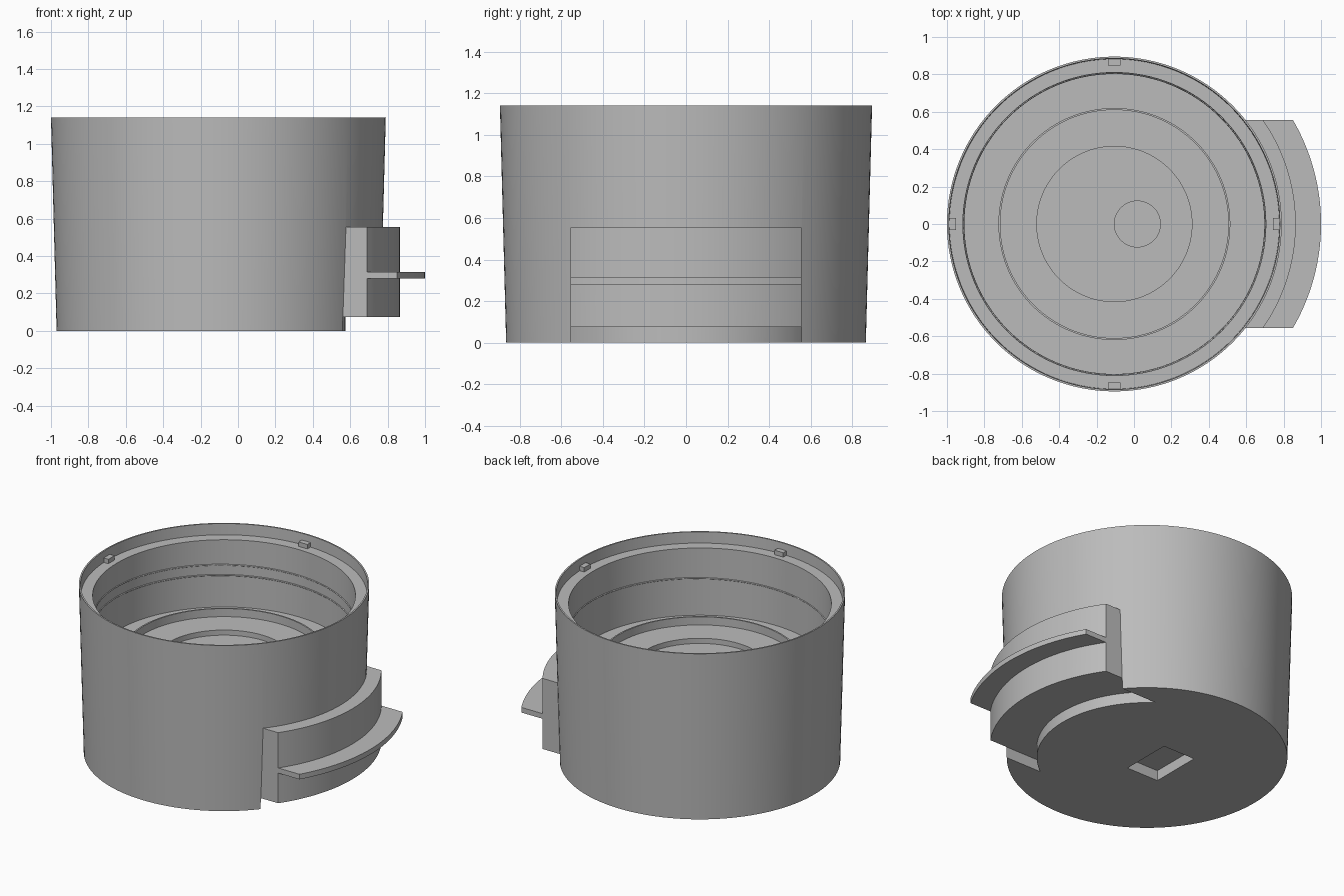
import bpy, bmesh, math

if "Cube" in bpy.data.objects:
    bpy.data.objects.remove(bpy.data.objects["Cube"])

CX = -0.105      # cup axis
HALF = 0.555     # half width of the side bracket
SEG = 128

grey = bpy.data.materials.new("plain grey")
grey.diffuse_color = (0.5, 0.5, 0.5, 1)
grey.use_nodes = True
grey.node_tree.nodes["Principled BSDF"].inputs["Base Color"].default_value = grey.diffuse_color


def finish(bm, name):
    bmesh.ops.recalc_face_normals(bm, faces=bm.faces)
    me = bpy.data.meshes.new(name)
    bm.to_mesh(me)
    bm.free()
    me.materials.append(grey)
    ob = bpy.data.objects.new(name, me)
    bpy.context.collection.objects.link(ob)
    return ob


def lathe(name, profile):
    """Solid of revolution; the profile starts and ends on the axis."""
    bm = bmesh.new()
    rings = []
    for r, z in profile:
        if r == 0:
            rings.append([bm.verts.new((CX, 0, z))] * SEG)
        else:
            rings.append([bm.verts.new((CX + r * math.cos(math.tau * i / SEG),
                                        r * math.sin(math.tau * i / SEG), z)) for i in range(SEG)])
    for a, b in zip(rings, rings[1:]):
        for i in range(SEG):
            j = (i + 1) % SEG
            bm.faces.new(dict.fromkeys((a[i], a[j], b[j], b[i])))
    return finish(bm, name)


def prism(name, pts, z0, z1):
    bm = bmesh.new()
    face = bm.faces.new([bm.verts.new((x, y, z0)) for x, y in pts])
    ext = bmesh.ops.extrude_face_region(bm, geom=[face])
    for v in ext["geom"]:
        if isinstance(v, bmesh.types.BMVert):
            v.co.z = z1
    return finish(bm, name)


def arc_band(name, r_in, r_out, z0, z1, n=40):
    """Curved band about the cup axis, trimmed straight at y = +-HALF."""
    def arc(r):
        a = math.asin(HALF / r)
        return [(CX + r * math.cos(t), r * math.sin(t))
                for t in (-a + 2 * a * i / n for i in range(n + 1))]
    return prism(name, arc(r_out) + arc(r_in)[::-1], z0, z1)


def box(name, x0, x1, y0, y1, z0, z1):
    return prism(name, [(x0, y0), (x1, y0), (x1, y1), (x0, y1)], z0, z1)


def combine(target, other, op):
    mod = target.modifiers.new(op, "BOOLEAN")
    mod.operation, mod.solver, mod.object = op, "EXACT", other
    bpy.context.view_layer.objects.active = target
    bpy.ops.object.modifier_apply(modifier=mod.name)
    bpy.data.objects.remove(other)


# Cup: tapered outside, stepped rim, raised ring and recess on the inner floor
cup = lathe("cup", [(0, 0), (0.865, 0), (0.895, 1.14), (0.885, 1.14), (0.882, 1.065),
                    (0.81, 1.065), (0.805, 0.61), (0.62, 0.61), (0.62, 0.69), (0.61, 0.69),
                    (0.61, 0.635), (0.415, 0.635), (0.415, 0.6), (0, 0.6)])

# Bracket wall and flange on the side
combine(cup, arc_band("bracket", 0.80, 0.97, 0.075, 0.555), "UNION")
combine(cup, arc_band("flange", 0.93, 1.105, 0.28, 0.315), "UNION")

# Notch under the bracket, pocket in the base, round hole in the floor
combine(cup, arc_band("notch_cutter", 0.68, 1.2, -0.1, 0.075), "DIFFERENCE")
combine(cup, box("pocket_cutter", -0.335, -0.095, -0.175, 0.175, -0.1, 0.07), "DIFFERENCE")
hole = [(0.018 + 0.123 * math.cos(math.tau * i / 48), 0.123 * math.sin(math.tau * i / 48))
        for i in range(48)]
combine(cup, prism("hole_cutter", hole, 0.52, 0.62), "DIFFERENCE")

# Four locating tabs on the rim ledge
for k in range(4):
    tab = box("rim_tab", 0.848, 0.885, -0.033, 0.033, 1.06, 1.095)
    tab.location.x = CX
    tab.rotation_euler.z = k * math.pi / 2

# Shallow screw thread on the inner wall
cu = bpy.data.curves.new("thread", "CURVE")
cu.dimensions = "3D"
cu.bevel_depth, cu.bevel_resolution = 0.005, 0
sp = cu.splines.new("POLY")
N = 192
sp.points.add(N)
for i, p in enumerate(sp.points):
    t = 1.5 * math.tau * i / N + math.radians(45)
    p.co = (CX + 0.807 * math.cos(t), 0.807 * math.sin(t), 0.81 + 0.105 * i / N, 1)
cu.materials.append(grey)
bpy.context.collection.objects.link(bpy.data.objects.new("thread", cu))

# Smooth walls with crisp edges
bpy.ops.object.select_all(action="DESELECT")
cup.select_set(True)
bpy.context.view_layer.objects.active = cup
bpy.ops.object.shade_smooth_by_angle(angle=math.radians(30))
